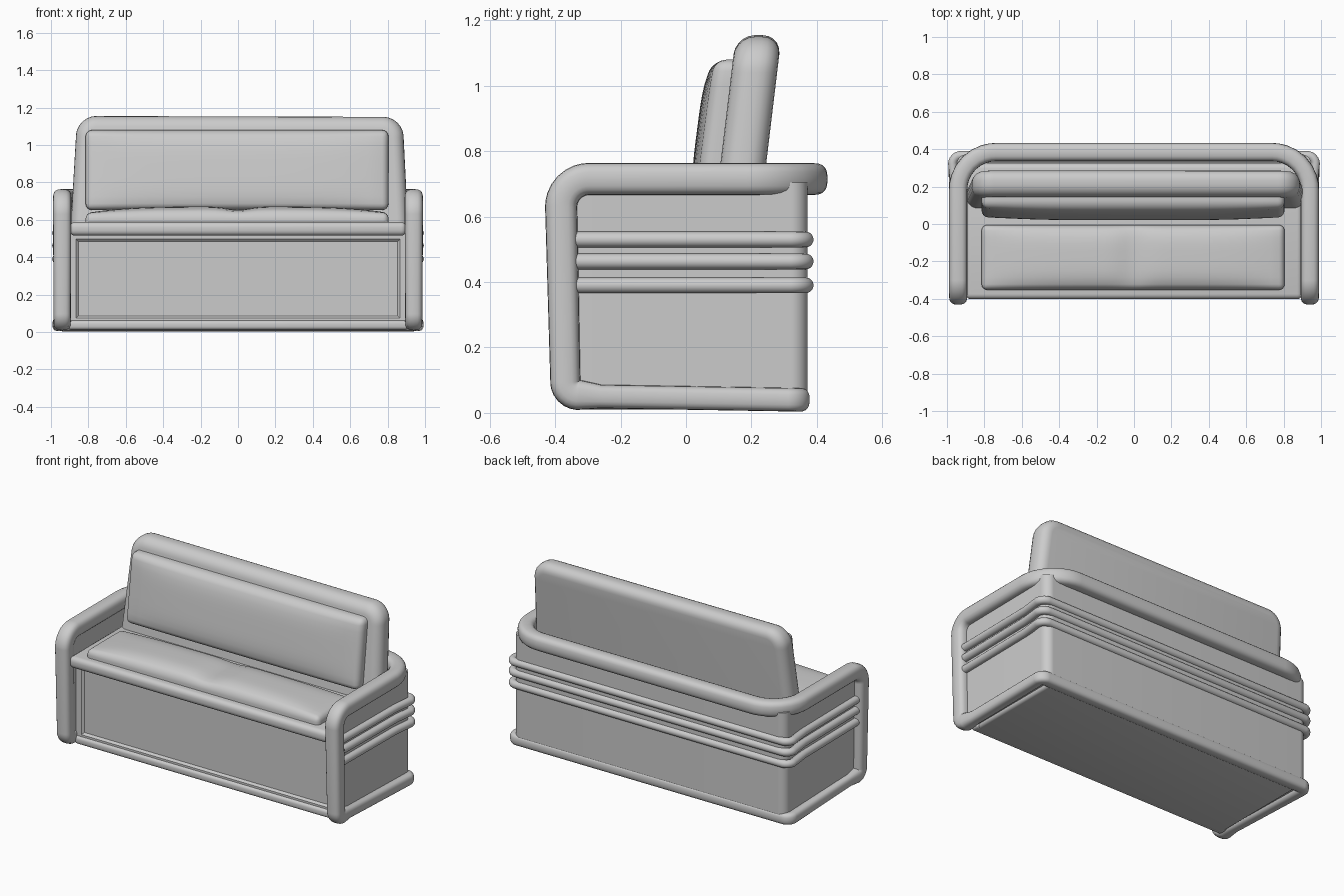
import bpy, bmesh, math
from mathutils import Vector

if "Cube" in bpy.data.objects:
    bpy.data.objects.remove(bpy.data.objects["Cube"])


def finish(name, bm, angle=35):
    bmesh.ops.recalc_face_normals(bm, faces=bm.faces)
    me = bpy.data.meshes.new(name)
    bm.to_mesh(me)
    bm.free()
    ob = bpy.data.objects.new(name, me)
    bpy.context.collection.objects.link(ob)
    bpy.ops.object.select_all(action='DESELECT')
    ob.select_set(True)
    bpy.context.view_layer.objects.active = ob
    bpy.ops.object.shade_smooth_by_angle(angle=math.radians(angle))
    return ob


def fillet(pts, cyclic=False, n=8):
    """pts: (position, corner radius, tube radius) -> rounded [(position, tube radius)]"""
    out = []
    for i, (p, r, t) in enumerate(pts):
        p = Vector(p)
        if r == 0 or (not cyclic and i in (0, len(pts) - 1)):
            out.append((p, t))
            continue
        a = Vector(pts[i - 1][0]) - p
        b = Vector(pts[(i + 1) % len(pts)][0]) - p
        a, b = p + a.normalized() * r, p + b.normalized() * r
        c = p + (a - p) + (b - p)            # arc centre for near-square corners
        ra = (a - c).length
        for k in range(n + 1):
            d = (a - c).lerp(b - c, k / n).normalized()
            out.append((c + d * ra, t))
    return out


def tube(name, pts, cyclic=False, power=2.0, sides=20):
    """Sweep a superellipse section (power 2 = round, higher = squarer) along a path."""
    path = fillet(pts, cyclic)
    bm, rings, n = bmesh.new(), [], Vector((0, 0, 1))
    last = len(path) - 1
    for i, (p, r) in enumerate(path):
        prev = path[i - 1 if cyclic else max(i - 1, 0)][0]
        nxt = path[(i + 1) % len(path) if cyclic else min(i + 1, last)][0]
        t = ((p - prev).normalized() + (nxt - p).normalized()).normalized()
        n = (n - t * n.dot(t)).normalized()
        b = t.cross(n)
        ring = []
        for k in range(sides):
            c, s = math.cos(2 * math.pi * k / sides), math.sin(2 * math.pi * k / sides)
            c, s = (math.copysign(abs(q) ** (2 / power), q) for q in (c, s))
            ring.append(bm.verts.new(p + (n * c + b * s) * r))
        rings.append(ring)
    for i in range(len(rings) if cyclic else last):
        u, w = rings[i], rings[(i + 1) % len(rings)]
        for k in range(sides):
            j = (k + 1) % sides
            bm.faces.new((u[k], u[j], w[j], w[k]))
    if not cyclic:
        bm.faces.new(rings[0])
        bm.faces.new(rings[-1])
    finish(name, bm, 50)


def mirrored(side):
    return side + [((-p[0], p[1], p[2]), r, t) for (p, r, t) in reversed(side)]


def rounded_box(lo, hi, r, seg=4):
    bm = bmesh.new()
    bmesh.ops.create_cube(bm, size=1)
    for v in bm.verts:
        v.co = [l + (h - l) * (c + .5) for l, h, c in zip(lo, hi, v.co)]
    bmesh.ops.bevel(bm, geom=bm.edges[:], offset=r, segments=seg, profile=.5, affect='EDGES')
    return bm


def cut(bm, axis, lo, hi, n):
    no = Vector((0, 0, 0))
    no[axis] = 1
    for i in range(1, n):
        bmesh.ops.bisect_plane(bm, geom=bm.verts[:] + bm.edges[:] + bm.faces[:],
                               plane_co=no * (lo + (hi - lo) * i / n), plane_no=no)


# Tubular frame: arm rails, rear rail and floor rail as one closed loop
T, B = .049, .036
tube("tube_frame", mirrored([
    ((.94, .384, .715), .2, T), ((.94, -.384, .715), .085, T),
    ((.94, -.368, .058), .04, .046), ((.94, -.26, .05), 0, B),
    ((.957, .342, .04), .03, B)]), cyclic=True, power=2.8)

# Three raised ribs around sides and back, flaring slightly at the rear corners
for i, z in enumerate((.39, .463, .53)):
    tube("trim_rib_%d" % (i + 1), mirrored([
        ((.948, -.36, z), 0, .024), ((.955, .2, z), 0, .024), ((.975, .366, z), .045, .024)]))


# Wrapping side and back wall
def u_shape(xf, x, y, r):
    return [p for p, _ in fillet(mirrored([((xf, -.375, .03), 0, 0), ((x, y, .03), r, 0)]))]


bm = bmesh.new()
loop = u_shape(.94, .948, .372, .05) + u_shape(.905, .905, .335, .03)[::-1]
f = bm.faces.new([bm.verts.new(p) for p in loop])
ext = bmesh.ops.extrude_face_region(bm, geom=[f])['geom']
bmesh.ops.translate(bm, vec=(0, 0, .675), verts=[v for v in ext if isinstance(v, bmesh.types.BMVert)])
finish("outer_wall", bm)

# Box base with recessed front panel, set back below the seat edge
bm = bmesh.new()
bmesh.ops.create_cube(bm, size=1)
for v in bm.verts:
    v.co = (v.co.x * 1.82, -.32 if v.co.y < 0 else .33, .03 if v.co.z < 0 else .54)
bm.normal_update()
front = [f for f in bm.faces if f.normal.y < -.9]
bmesh.ops.inset_region(bm, faces=front, thickness=.062)
bmesh.ops.inset_region(bm, faces=front, thickness=.018, depth=-.012)
finish("base_box", bm, 20)

# Floor plate, front kick strip and seat platform
finish("floor_plate", rounded_box((-.9, -.32, .01), (.9, .35, .06), .02))
finish("kick_strip", rounded_box((-.91, -.335, .012), (.91, -.27, .062), .018))
finish("seat_platform", rounded_box((-.9, -.402, .515), (.9, .325, .588), .028))

# Seat cushion, domed with a dip in the middle
bm = rounded_box((-.815, -.352, .54), (.805, -.005, .635), .03)
cut(bm, 0, -.78, .77, 40)
cut(bm, 1, -.32, -.035, 8)
for v in bm.verts:
    if v.co.z > .57:
        u, w = v.co.x / .815, (v.co.y + .1785) / .1735
        dome = max(0, 1 - u ** 4) * max(0, 1 - w ** 4)
        v.co.z += .036 * dome * (1 - .5 * math.exp(-(v.co.x / .08) ** 2))
finish("seat_cushion", bm)

# Backrest, rounded outline leaning backwards
bm = bmesh.new()
outline = fillet([((.91, .105, .56), 0, 0), ((.88, .105, 1.15), .11, 0),
                  ((-.86, .105, 1.155), .11, 0), ((-.895, .105, .56), 0, 0)])
f = bm.faces.new([bm.verts.new(p) for p, _ in outline])
ext = bmesh.ops.extrude_face_region(bm, geom=[f])['geom']
bmesh.ops.translate(bm, vec=(0, .14, 0), verts=[v for v in ext if isinstance(v, bmesh.types.BMVert)])
rim = [e for e in bm.edges if abs(e.verts[0].co.y - e.verts[1].co.y) < 1e-4
       and max(v.co.z for v in e.verts) > .6]
bmesh.ops.bevel(bm, geom=rim, offset=.058, segments=5, profile=.5, affect='EDGES')
for v in bm.verts:
    v.co.y += .12 * (v.co.z - .76)
finish("backrest", bm)

# Back cushion, padded and leaning
bm = rounded_box((-.815, .047, .652), (.805, .16, 1.08), .035)
cut(bm, 0, -.77, .76, 24)
cut(bm, 2, .69, 1.04, 10)
for v in bm.verts:
    u, w = v.co.x / .815, (v.co.z - .866) / .214
    if v.co.y < .09:
        v.co.y -= .027 * max(0, 1 - u ** 4) * max(0, 1 - w ** 4)
    v.co.y += .13 * (v.co.z - .76)
finish("back_cushion", bm)
